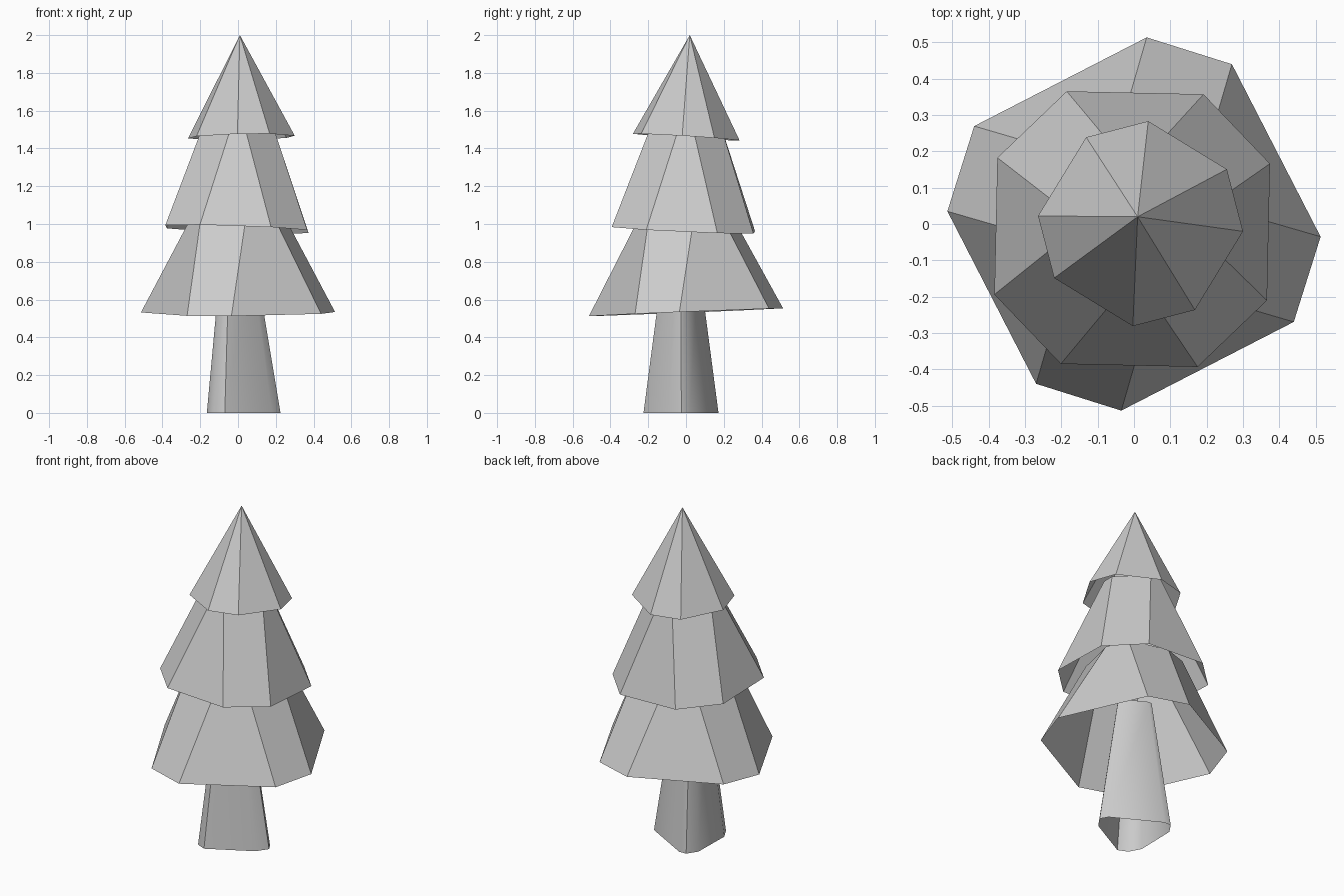
import bpy
from math import radians, cos, sin

if "Cube" in bpy.data.objects:
    bpy.data.objects.remove(bpy.data.objects["Cube"])


def mesh_object(name, verts, faces):
    me = bpy.data.meshes.new(name)
    me.from_pydata(verts, [], faces)
    me.update()
    ob = bpy.data.objects.new(name, me)
    bpy.context.collection.objects.link(ob)
    return ob


def ring(radii, angles, z, centre=(0, 0), tilt=(0, 0)):
    """Eight points: a pair of points repeated every quarter turn, on a tilted plane."""
    pts = []
    for quarter in range(4):
        for r, a in zip(radii, angles):
            t = radians(a + 90 * quarter)
            x, y = centre[0] + r * cos(t), centre[1] + r * sin(t)
            pts.append((x, y, z + tilt[0] * x + tilt[1] * y))
    return pts


def skirt(name, low, high):
    """Open shell between two matching rings."""
    n = len(low)
    faces = [(i, (i + 1) % n, n + (i + 1) % n, n + i) for i in range(n)]
    return mesh_object(name, low + high, faces)


# Lower tier, slightly twisted and open underneath
skirt("lower_branches",
      ring((0.516, 0.515), (-31.5, -3.9), 0.533, tilt=(0.005, 0.04)),
      ring((0.267, 0.244), (-46.7, 10.5), 1.05))

# Middle tier
skirt("middle_branches",
      ring((0.42, 0.42), (-27.9, 25.4), 0.972, (-0.005, -0.014), (-0.035, -0.045)),
      ring((0.188, 0.188), (-10.5, 10.5), 1.52))

# Top tier, a pointed cone
base = ring((0.283, 0.281), (-4.3, 32.2), 1.46, (0.018, 0.001), (0.02, -0.062))
mesh_object("top_branches", base + [(0.01, 0.02, 2.0)],
            [(i, (i + 1) % 8, 8) for i in range(8)])

# Trunk, a rounded triangle tapering upwards, open at the ends
outline = [(0.18, -0.09), (0.225, -0.025), (0.2, 0.02),
           (-0.075, 0.172), (-0.12, 0.17), (-0.16, 0.11),
           (-0.165, -0.13), (-0.127, -0.2), (-0.07, -0.225)]
top_z = 0.8
k = 1 - 0.345 * top_z / 0.52
foot = [(x, y, 0) for x, y in outline]
head = [((x - 0.03) * k, -0.026 + (y + 0.025) * k, top_z) for x, y in outline]
trunk = skirt("trunk", foot, head)
bpy.context.view_layer.objects.active = trunk
trunk.select_set(True)
bpy.ops.object.shade_smooth_by_angle(angle=radians(50))
